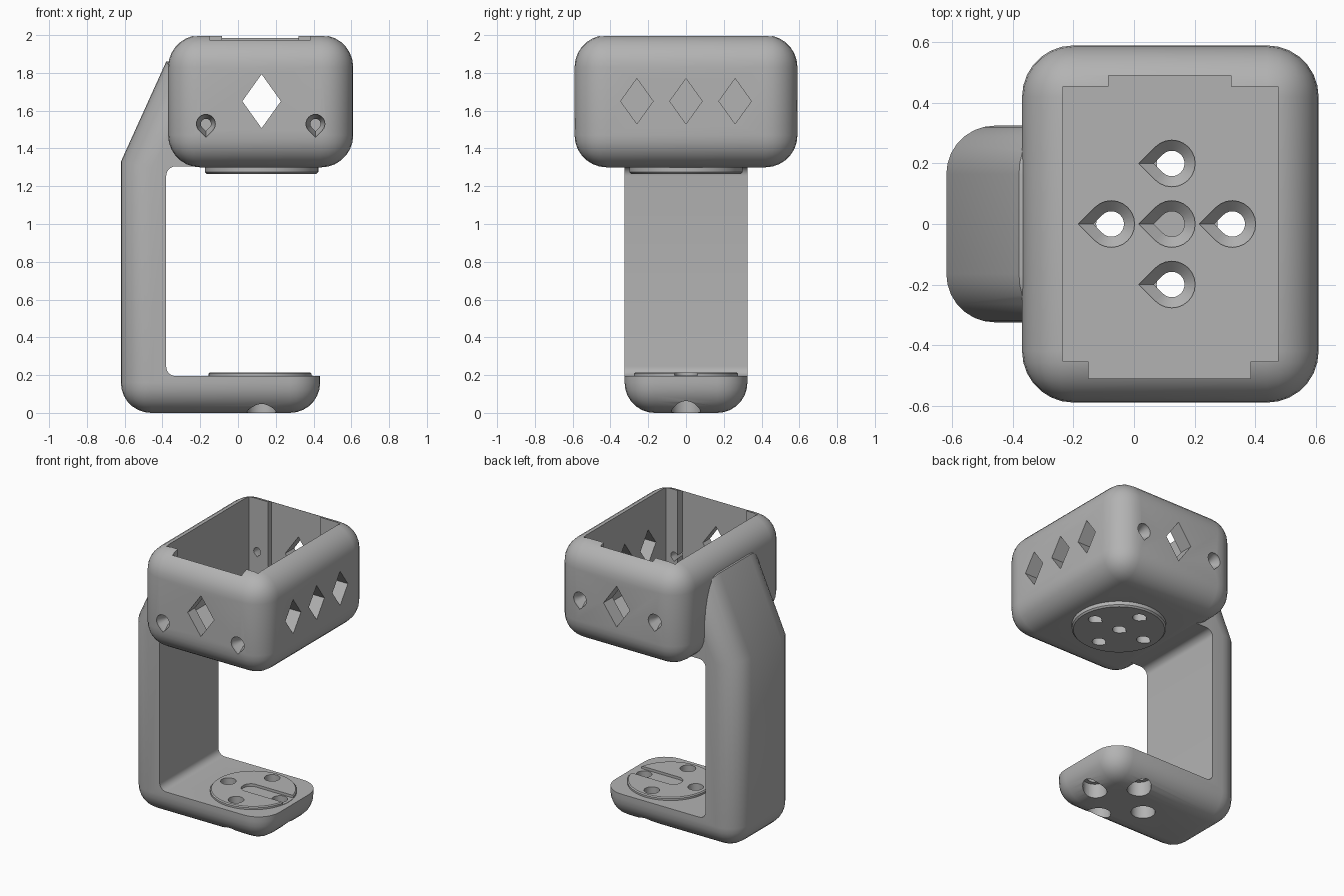
import bpy, bmesh, math

if "Cube" in bpy.data.objects:
    bpy.data.objects.remove(bpy.data.objects["Cube"])

CX = 0.12                       # centre line of head, base and discs
SPREAD = 0.2                    # distance of the bolt holes from that centre
HEAD_FLOOR, HEAD_BOTTOM, BASE_TOP = 1.42, 1.30, 0.195

grey = bpy.data.materials.new("matte grey")
grey.use_nodes = True
grey.diffuse_color = (0.45, 0.45, 0.45, 1)
grey.node_tree.nodes["Principled BSDF"].inputs["Base Color"].default_value = grey.diffuse_color


def place(axis, a, b, level):
    return {"x": (level, a, b), "y": (a, level, b), "z": (a, b, level)}[axis]


def finish(name, bm):
    bmesh.ops.recalc_face_normals(bm, faces=bm.faces)
    mesh = bpy.data.meshes.new(name)
    bm.to_mesh(mesh)
    bm.free()
    mesh.materials.append(grey)
    obj = bpy.data.objects.new(name, mesh)
    bpy.context.collection.objects.link(obj)
    return obj


def loft(name, axis, sections, radius=0, rule=None):
    """Solid through (outline, level) sections along an axis, with chosen edges rounded."""
    bm = bmesh.new()
    rings = [[bm.verts.new(place(axis, a, b, level)) for a, b in pts] for pts, level in sections]
    count = len(rings[0])
    for low, high in zip(rings, rings[1:]):
        for i in range(count):
            j = (i + 1) % count
            bm.faces.new((low[i], low[j], high[j], high[i]))
    bm.faces.new(rings[0])
    bm.faces.new(rings[-1])
    bmesh.ops.recalc_face_normals(bm, faces=bm.faces)
    if radius:
        edges = [e for e in bm.edges if rule is None or rule(e)]
        bmesh.ops.bevel(bm, geom=edges, offset=radius, offset_type='OFFSET', segments=7,
                        profile=0.5, affect='EDGES', clamp_overlap=True)
    return finish(name, bm)


def box(name, x0, x1, y0, y1, z0, z1, radius=0, rule=None):
    outline = [(x0, y0), (x1, y0), (x1, y1), (x0, y1)]
    return loft(name, "z", [(outline, z0), (outline, z1)], radius, rule)


def circle(a, b, r, n=32):
    return [(a + r * math.cos(math.tau * i / n), b + r * math.sin(math.tau * i / n)) for i in range(n)]


def teardrop(a, b, r, point):
    """Circle with a right-angled tip in the direction given by an angle."""
    pts = []
    for i in range(19):
        t = point + math.radians(45 + 15 * i)
        pts.append((a + r * math.cos(t), b + r * math.sin(t)))
    tip = r * math.sqrt(2)
    return pts + [(a + tip * math.cos(point), b + tip * math.sin(point))]


def diamond(a, b, half_w, half_h):
    return [(a - half_w, b), (a, b - half_h), (a + half_w, b), (a, b + half_h)]


def cut(target, cutter, keep=False):
    mod = target.modifiers.new("cut", 'BOOLEAN')
    mod.operation = 'DIFFERENCE'
    mod.solver = 'EXACT'
    mod.object = cutter
    bpy.context.view_layer.objects.active = target
    bpy.ops.object.modifier_apply(modifier=mod.name)
    if not keep:
        bpy.data.objects.remove(cutter)


def span(e, i):
    return abs(e.verts[0].co[i] - e.verts[1].co[i])


# Head: rounded block, still solid
head = box("head_housing", -0.37, 0.61, -0.59, 0.59, HEAD_BOTTOM, 2.0, 0.17)

# Arm and base: one rounded C-shaped bracket
outline = [(-0.62, 0), (0.435, 0), (0.435, 1.86), (-0.38, 1.86), (-0.62, 1.33)]
arm = loft("arm_and_base", "y", [(outline, -0.325), (outline, 0.325)], 0.16,
           lambda e: span(e, 1) < 0.1 or e.verts[0].co.z < 0.1)
cut(arm, box("opening", -0.38, 0.8, -1, 1, BASE_TOP, HEAD_BOTTOM + 0.005, 0.05,
             lambda e: span(e, 1) > 1 and e.verts[0].co.x < 0))
cut(arm, head, keep=True)

# Head cavity with a wider bay at front and back
cut(head, box("cavity", -0.235, 0.475, -0.455, 0.455, HEAD_FLOOR, 2.2))
cut(head, box("front_bay", -0.15, 0.385, -0.51, 0, HEAD_FLOOR + 0.001, 2.2))
cut(head, box("back_bay", -0.085, 0.32, 0, 0.49, HEAD_FLOOR + 0.001, 2.2))

# Diamond windows: one through front and back, three in the +x wall
window = diamond(CX + 0.005, 1.65, 0.102, 0.143)
cut(head, loft("window", "y", [(window, -0.8), (window, 0.8)]))
for y in (-0.26, 0, 0.26):
    window = diamond(y, 1.65, 0.086, 0.12)
    cut(head, loft("window", "x", [(window, 0.4), (window, 0.8)]))

# Countersunk screw holes in the front and back walls
for side, z in ((-1, 1.53), (1, 1.625)):
    for x in (CX - 0.29, CX + 0.29):
        wide, narrow = (teardrop(x, z, r, -math.pi / 2) for r in (0.05, 0.027))
        cut(head, loft("screw_hole", "y", [(wide, side * 0.7), (wide, side * 0.57),
                                           (narrow, side * 0.53), (narrow, side * 0.4)]))

# Round mounting discs under the head and on the base
head_disc = loft("head_disc", "z", [(circle(CX + 0.005, 0, 0.29, 64), 1.265),
                                    (circle(CX + 0.005, 0, 0.3, 64), 1.275),
                                    (circle(CX + 0.005, 0, 0.3, 64), HEAD_BOTTOM)])
base_disc = loft("base_disc", "z", [(circle(CX, 0, 0.275, 64), BASE_TOP),
                                    (circle(CX, 0, 0.275, 64), 0.208),
                                    (circle(CX, 0, 0.268, 64), 0.215)])

# Keyway in the base disc, open towards +x
cut(base_disc, box("keyway", 0.04, 0.7, -0.06, 0.06, 0.197, 0.3, 0.055,
                   lambda e: span(e, 2) > 0.05 and e.verts[0].co.x < 0.1))

# Bolt holes: countersunk teardrops in the head floor, counterbores under the base
around = [(SPREAD, 0), (-SPREAD, 0), (0, SPREAD), (0, -SPREAD)]
for dx, dy in around + [(0, 0)]:
    x = CX + 0.005 + dx
    wide, narrow = (teardrop(x, dy, r, math.pi) for r in (0.077, 0.042))
    for part in (head, head_disc):
        cut(part, loft("bolt_hole", "z", [(wide, 1.5), (wide, HEAD_FLOOR - 0.01),
                                          (narrow, 1.375), (narrow, 1.2)]))
for dx, dy in around:
    x = CX + 0.005 + dx
    wide, narrow = circle(x, dy, 0.077), circle(x, dy, 0.05)
    cut(arm, loft("counterbore", "z", [(wide, -0.1), (wide, 0.1)]))
    for part in (arm, base_disc):
        cut(part, loft("bolt_hole", "z", [(narrow, 0.05), (narrow, 0.4)]))

# Smooth the rounded surfaces, keep the machined edges crisp
for part in (head, arm, head_disc, base_disc):
    bpy.ops.object.select_all(action='DESELECT')
    part.select_set(True)
    bpy.context.view_layer.objects.active = part
    bpy.ops.object.shade_smooth_by_angle(angle=math.radians(30))
